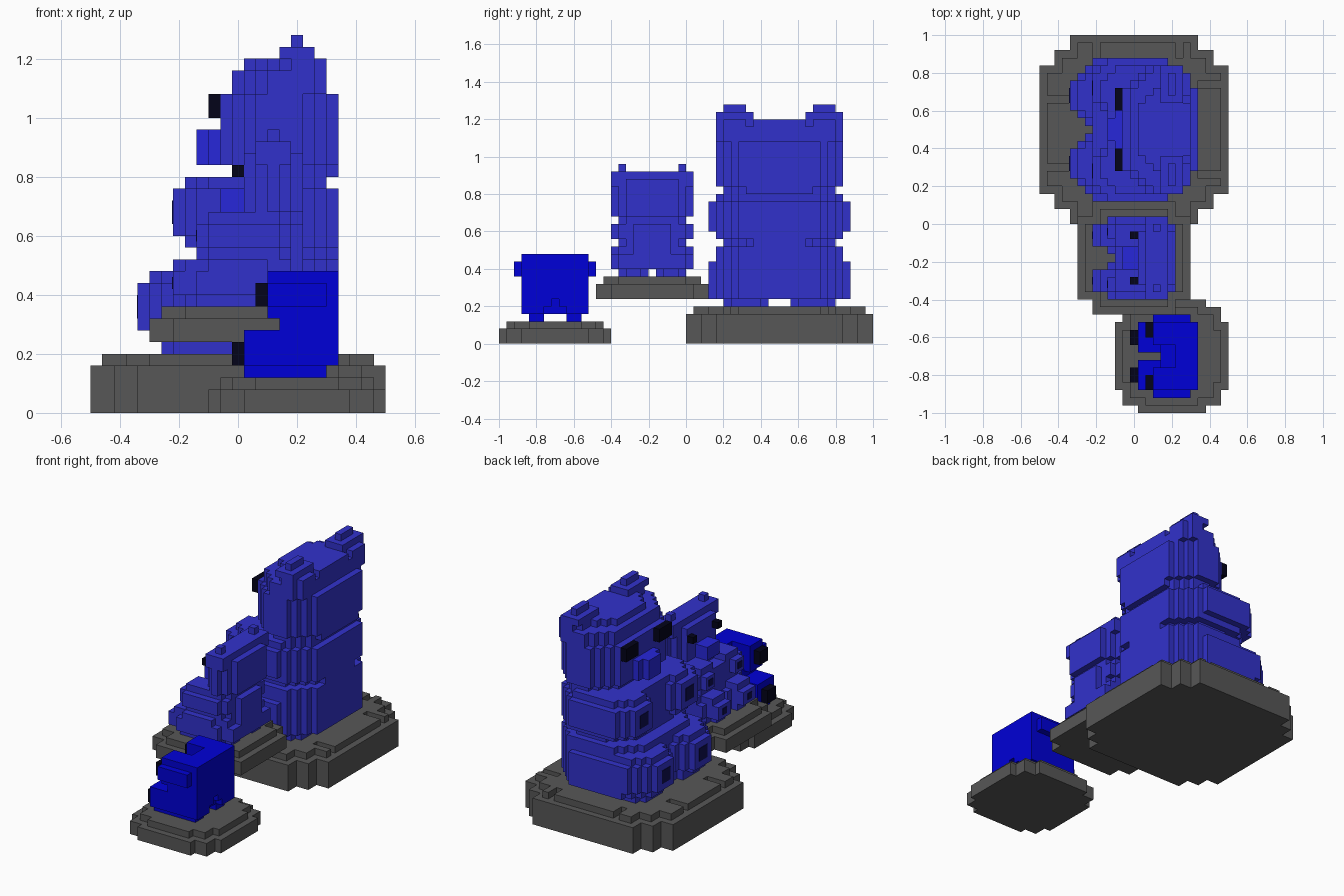
import bpy, bmesh
from itertools import product

cube = bpy.data.objects.get("Cube")
if cube:
    bpy.data.objects.remove(cube, do_unlink=True)

V = 0.04  # voxel size


def make_mat(name, rgb):
    m = bpy.data.materials.new(name)
    m.use_nodes = True
    m.diffuse_color = (*rgb, 1)
    m.node_tree.nodes["Principled BSDF"].inputs["Base Color"].default_value = (*rgb, 1)
    return m


STONE = make_mat("stone_grey", (0.095, 0.095, 0.095))
BLUE = make_mat("soft_blue", (0.031, 0.031, 0.6))
MUZZLE = make_mat("muzzle_blue", (0.02, 0.02, 0.7))
BRIGHT = make_mat("bright_blue", (0.0, 0.0, 0.68))
PAD = make_mat("pad_navy", (0.004, 0.004, 0.08))
BLACK = make_mat("near_black", (0.001, 0.001, 0.01))


def block(x0, x1, y0, y1, z0, z1, r=(0, 0)):
    """Set of voxels filling a box, its upright corners stepped by r voxels."""
    lo = [round((x0 + 0.5) / V), round((y0 + 1) / V), round(z0 / V)]
    hi = [round((x1 + 0.5) / V), round((y1 + 1) / V), round(z1 / V)]
    out = set()
    for p in product(*(range(a, b) for a, b in zip(lo, hi))):
        c = 0
        for i in range(2):
            if r[i]:
                d = min(p[i] - lo[i], hi[i] - 1 - p[i])
                c += max(0, r[i] - d) / r[i]
        if c <= 1.001:
            out.add(p)
    return out


def build(name, cells, mat):
    """Mesh the outer skin of a voxel set."""
    bm = bmesh.new()
    verts = {}

    def vert(p):
        if p not in verts:
            verts[p] = bm.verts.new((p[0] * V - 0.5, p[1] * V - 1, p[2] * V))
        return verts[p]

    for c in sorted(cells):
        for ax, s in product(range(3), (0, 1)):
            n = list(c)
            n[ax] += 2 * s - 1
            if tuple(n) in cells:
                continue
            u, w = (ax + 1) % 3, (ax + 2) % 3
            quad = []
            for a, b in ((0, 0), (1, 0), (1, 1), (0, 1)):
                p = list(c)
                p[ax] += s
                p[u] += a
                p[w] += b
                quad.append(vert(tuple(p)))
            bm.faces.new(quad if s else quad[::-1])
    me = bpy.data.meshes.new(name)
    bm.to_mesh(me)
    bm.free()
    me.materials.append(mat)
    bpy.context.collection.objects.link(bpy.data.objects.new(name, me))


def part(name, mat, cy, blocks, pair=False):
    """Blocks have y relative to cy; pair adds the mirrored twin."""
    sides = (("left", -1), ("right", 1)) if pair else (("", 1),)
    for side, s in sides:
        cells = set()
        for x0, x1, y0, y1, z0, z1, *r in blocks:
            a, b = sorted((s * y0, s * y1))
            cells |= block(x0, x1, cy + a, cy + b, z0, z1, *r)
        build(f"{name}_{side}" if side else name, cells, mat)


def pads(name, cy, x, y0, y1, z0, z1):
    """Thin paw pads on the front of a mirrored pair of limbs."""
    for side, s in (("left", -1), ("right", 1)):
        bm = bmesh.new()
        bmesh.ops.create_cube(bm, size=1)
        for v in bm.verts:
            v.co.x = x + v.co.x * 0.006
            v.co.y = cy + s * (y0 + y1) / 2 + v.co.y * (y1 - y0)
            v.co.z = (z0 + z1) / 2 + v.co.z * (z1 - z0)
        me = bpy.data.meshes.new(name)
        bm.to_mesh(me)
        bm.free()
        me.materials.append(PAD)
        bpy.context.collection.objects.link(bpy.data.objects.new(f"{name}_{side}", me))


def pedestal(name, cx, cy, half, z0, z1, steps, grooves=()):
    """Stepped octagonal stone with a smaller top course cut by grooves."""
    cells = set()
    for h, a, b in ((half, z0, z1 - V), (half - V, z1 - V, z1)):
        for i, j in steps:
            p, q = h - i * V, h - j * V
            cells |= block(cx - p, cx + p, cy - q, cy + q, a, b)
    for g in grooves:
        cells -= block(*g, z1 - V, z1)
    build(name, cells, STONE)


# Pedestals
pedestal("large_pedestal", 0, 0.5, 0.5, 0, 0.2, ((0, 4), (2, 2), (4, 0)),
         ((-0.22, -0.18, 0.88, 0.96), (0.22, 0.26, 0.88, 0.96), (0.34, 0.46, 0.72, 0.76),
          (-0.46, -0.34, 0.64, 0.68), (-0.46, -0.34, 0.28, 0.32), (0.34, 0.46, 0.24, 0.28)))
pedestal("middle_pedestal", 0, -0.18, 0.3, 0.24, 0.36, ((0, 2), (2, 0)))
pedestal("small_pedestal", 0.2, -0.7, 0.3, 0, 0.12, ((0, 3), (1, 1), (3, 0)))

# Large figure
C = 0.5
part("large_lower_body", BLUE, C, [
    (-0.22, 0.34, -0.34, 0.34, 0.24, 0.52, (3, 3)),
    (-0.14, 0.3, -0.3, 0.3, 0.52, 0.56, (3, 3)),
    (0.26, 0.34, -0.14, 0.14, 0.52, 0.6)])
part("large_leg", BLUE, C, [
    (-0.34, 0.3, -0.02, 0.38, 0.28, 0.44, (3, 3)),
    (-0.3, 0.3, 0.02, 0.38, 0.24, 0.28, (3, 3)),
    (-0.3, 0.26, 0.02, 0.34, 0.44, 0.48, (2, 2)),
    (-0.26, 0.26, 0.06, 0.3, 0.2, 0.24, (1, 1))], pair=True)
part("large_torso", BLUE, C, [
    (-0.14, 0.34, -0.34, 0.34, 0.56, 0.76, (3, 3)),
    (-0.14, 0.3, -0.34, 0.34, 0.76, 0.8, (3, 3)),
    (-0.02, 0.34, -0.3, 0.3, 0.8, 0.84, (3, 3))])
part("large_arm", BLUE, C, [
    (-0.22, 0.26, 0.06, 0.38, 0.6, 0.76, (2, 2)),
    (-0.18, 0.22, 0.06, 0.34, 0.56, 0.8, (2, 2))], pair=True)
part("large_head", BLUE, C, [
    (-0.06, 0.34, -0.34, 0.34, 0.84, 1.08, (3, 3)),
    (-0.02, 0.3, -0.34, 0.34, 1.08, 1.16, (3, 3)),
    (0.02, 0.3, -0.22, 0.22, 1.16, 1.2, (2, 2))])
part("large_ear", BLUE, C, [
    (0.14, 0.3, 0.14, 0.34, 1.08, 1.2, (1, 1)), (0.14, 0.26, 0.14, 0.34, 1.2, 1.24),
    (0.18, 0.22, 0.18, 0.3, 1.24, 1.28)], pair=True)
part("large_snout", MUZZLE, C, [(-0.14, -0.02, -0.1, 0.1, 0.84, 0.96, (1, 1))])
part("large_eye", BLACK, C, [(-0.1, -0.06, 0.1, 0.22, 1.0, 1.08)], pair=True)
pads("large_arm_pad", C, -0.22, 0.18, 0.26, 0.64, 0.72)
pads("large_foot_pad", C, -0.34, 0.14, 0.22, 0.32, 0.4)

# Middle figure
C = -0.18
part("middle_body", BLUE, C, [
    (-0.1, 0.22, -0.18, 0.18, 0.4, 0.64, (2, 2)),
    (-0.02, 0.18, -0.18, 0.18, 0.64, 0.68, (1, 1))])
part("middle_leg", BLUE, C, [
    (-0.22, 0.22, 0.02, 0.22, 0.4, 0.48, (2, 1)),
    (-0.18, 0.18, 0.02, 0.22, 0.48, 0.52, (2, 1)),
    (-0.18, 0.18, 0.02, 0.18, 0.36, 0.4, (1, 1))], pair=True)
part("middle_arm", BLUE, C, [
    (-0.14, 0.18, 0.06, 0.22, 0.56, 0.64, (1, 1)),
    (-0.1, 0.14, 0.06, 0.18, 0.52, 0.68)], pair=True)
part("middle_head", BLUE, C, [
    (0.02, 0.22, -0.22, 0.22, 0.68, 0.88, (2, 2)),
    (0.06, 0.18, -0.22, 0.22, 0.88, 0.92, (1, 1))])
part("middle_ear", BLUE, C, [
    (0.06, 0.18, 0.14, 0.22, 0.84, 0.92), (0.1, 0.14, 0.14, 0.18, 0.92, 0.96)], pair=True)
part("middle_snout", MUZZLE, C, [(-0.06, 0.06, -0.06, 0.06, 0.68, 0.76)])
part("middle_eye", BLACK, C, [(-0.02, 0.02, 0.1, 0.14, 0.8, 0.84)], pair=True)
pads("middle_arm_pad", C, -0.14, 0.12, 0.16, 0.58, 0.62)
pads("middle_foot_pad", C, -0.22, 0.1, 0.14, 0.42, 0.46)

# Small figure: open-fronted head on a squat body
C = -0.7
part("small_body", BRIGHT, C, [
    (0.14, 0.3, -0.18, 0.18, 0.16, 0.4),
    (0.22, 0.34, -0.18, 0.18, 0.24, 0.48)])
part("small_head", BRIGHT, C, [
    (0.1, 0.34, 0.06, 0.18, 0.32, 0.48),
    (0.1, 0.3, 0.14, 0.22, 0.36, 0.44)], pair=True)
part("small_leg", BRIGHT, C, [
    (0.02, 0.3, 0.02, 0.18, 0.16, 0.28),
    (0.3, 0.34, 0.06, 0.18, 0.16, 0.24), (0.3, 0.34, 0.02, 0.06, 0.2, 0.24),
    (0.02, 0.3, 0.06, 0.14, 0.12, 0.16)], pair=True)
part("small_eye", BLACK, C, [(0.06, 0.1, 0.1, 0.18, 0.36, 0.44)], pair=True)
part("small_foot_tip", BLACK, C, [(-0.02, 0.02, 0.06, 0.14, 0.16, 0.24)], pair=True)
